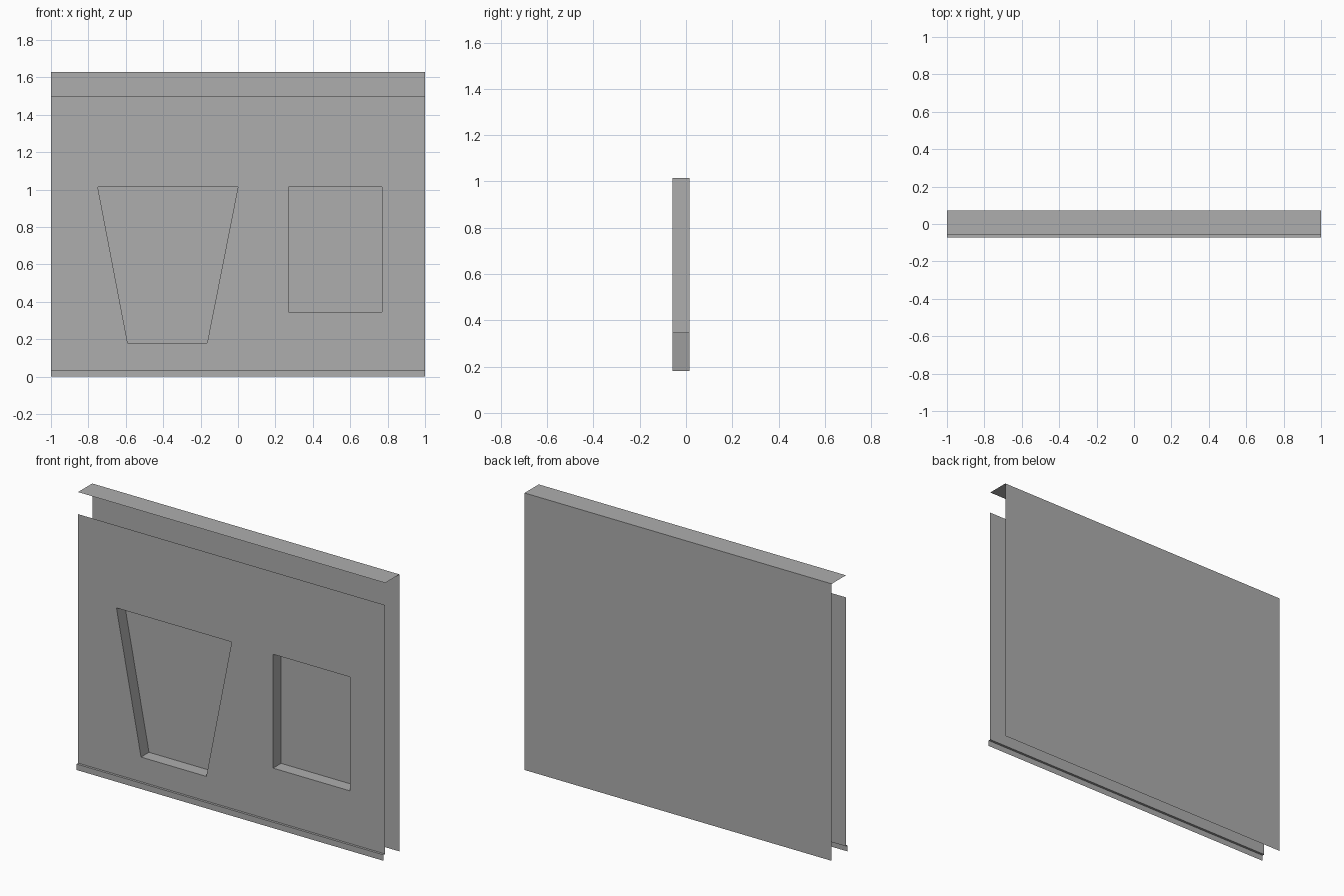
import bpy, bmesh
from mathutils import Vector

cube = bpy.data.objects.get("Cube")
if cube:
    bpy.data.objects.remove(cube, do_unlink=True)

# Main planes of the thin sheet assembly
FRONT, BACK, LIP, POCKET = -0.059, 0.073, -0.073, 0.015
TOP, PANEL_TOP, PANEL_BOTTOM = 1.63, 1.5, 0.035

grey = bpy.data.materials.new("plain grey")
grey.use_nodes = True
colour = (0.42, 0.42, 0.42, 1)
grey.diffuse_color = colour
grey.node_tree.nodes["Principled BSDF"].inputs["Base Color"].default_value = colour


def finish(name, bm):
    mesh = bpy.data.meshes.new(name)
    bm.to_mesh(mesh)
    bm.free()
    mesh.materials.append(grey)
    obj = bpy.data.objects.new(name, mesh)
    bpy.context.collection.objects.link(obj)
    return obj


def ring(bm, outline, y):
    return [bm.verts.new((x, y, z)) for x, z in outline]


def folded_sheet(name, profile):
    """Sweep an open (y, z) profile across the full width."""
    bm = bmesh.new()
    left = [bm.verts.new((-1, y, z)) for y, z in profile]
    right = [bm.verts.new((1, y, z)) for y, z in profile]
    for i in range(len(profile) - 1):
        bm.faces.new((left[i], left[i + 1], right[i + 1], right[i]))
    return finish(name, bm)


def pocket(name, outline):
    """Open-fronted recess with side walls and a rear face."""
    bm = bmesh.new()
    rim, rear = ring(bm, outline, FRONT), ring(bm, outline, POCKET)
    for i in range(len(rim)):
        j = (i + 1) % len(rim)
        bm.faces.new((rim[i], rim[j], rear[j], rear[i]))
    bm.faces.new(rear)
    return finish(name, bm)


# Outlines in (x, z), anticlockwise from the front
panel = [(-1, PANEL_BOTTOM), (1, PANEL_BOTTOM), (1, PANEL_TOP), (-1, PANEL_TOP)]
tapered = [(-0.59, 0.18), (-0.165, 0.18), (0, 1.015), (-0.75, 1.015)]
rectangle = [(0.27, 0.345), (0.77, 0.345), (0.77, 1.015), (0.27, 1.015)]

# Front panel with two openings
bm = bmesh.new()
edges = []
for outline in (panel, tapered, rectangle):
    verts = ring(bm, outline, FRONT)
    edges += [bm.edges.new((verts[i - 1], verts[i])) for i in range(len(verts))]
bmesh.ops.triangle_fill(bm, edges=edges, use_beauty=True, normal=Vector((0, -1, 0)))
for face in bm.faces:
    face.normal_update()
    if face.normal.y > 0:
        face.normal_flip()
finish("front_panel", bm)

# Recesses behind the openings
pocket("tapered_recess", tapered)
pocket("rectangular_recess", rectangle)

# Back sheet with its top flange, and the stepped bottom lip
folded_sheet("back_panel_with_top_flange", [(BACK, 0), (BACK, TOP), (FRONT, TOP)])
folded_sheet("bottom_lip", [(FRONT, PANEL_BOTTOM), (LIP, PANEL_BOTTOM), (LIP, 0)])
